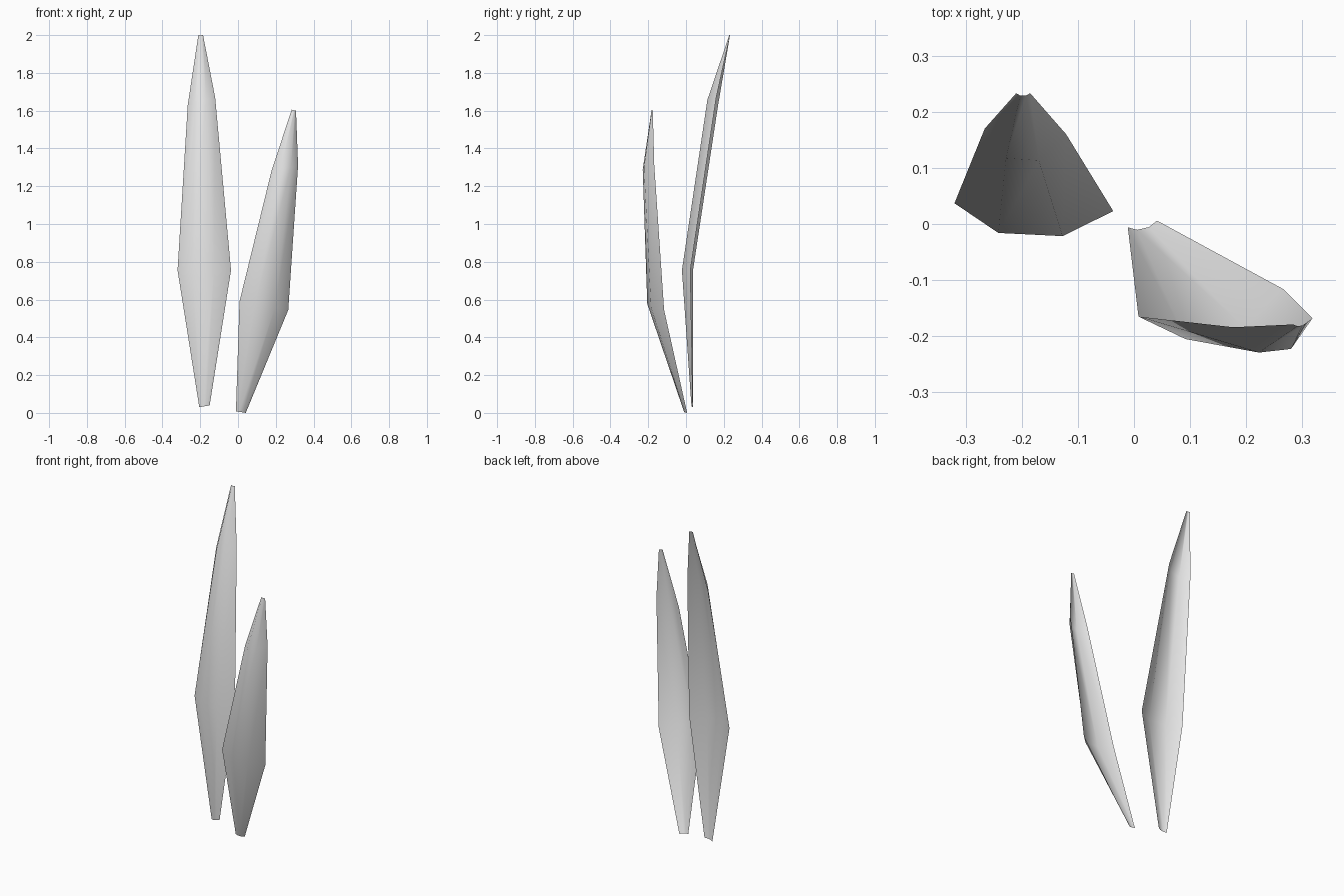
import bpy, bmesh
from mathutils import Vector

cube = bpy.data.objects.get("Cube")
if cube:
    bpy.data.objects.remove(cube, do_unlink=True)

# One plain grey for both blades
grey = bpy.data.materials.new("light_grey")
grey.use_nodes = True
grey.diffuse_color = (0.8, 0.8, 0.8, 1)
grey.node_tree.nodes["Principled BSDF"].inputs["Base Color"].default_value = (0.8, 0.8, 0.8, 1)


def cross_section(left, right, depth):
    """Four points across a blade: two rims and two points bowed to the front."""
    a, b = Vector(left), Vector(right)
    chord = b - a
    bow = Vector((chord.y, -chord.x, 0)).normalized() * depth
    return [a, a + chord * 0.285 + bow, a + chord * 0.69 + bow, b]


def make_blade(name, stations):
    """Loft a thin, open, trough-shaped leaf through its cross sections."""
    bm = bmesh.new()
    rows = [[bm.verts.new(p) for p in cross_section(*s)] for s in stations]
    for low, high in zip(rows, rows[1:]):
        for i in range(len(low) - 1):
            face = bm.faces.new((low[i], low[i + 1], high[i + 1], high[i]))
            face.smooth = True
    mesh = bpy.data.meshes.new(name)
    bm.to_mesh(mesh)
    bm.free()
    mesh.materials.append(grey)
    obj = bpy.data.objects.new(name, mesh)
    bpy.context.collection.objects.link(obj)
    return obj


# Tall blade leaning back: left rim, right rim, bow depth from base to tip
make_blade("tall_leaf_blade", [
    ((-0.205, 0.038, 0.03), (-0.15, 0.036, 0.04), 0.008),
    ((-0.32, 0.037, 0.755), (-0.037, 0.023, 0.755), 0.049),
    ((-0.266, 0.17, 1.63), (-0.121, 0.16, 1.67), 0.05),
    ((-0.21, 0.233, 2.0), (-0.185, 0.233, 2.0), 0.004),
])

# Short blade leaning forward and outward
make_blade("short_leaf_blade", [
    ((-0.011, -0.006, 0.008), (0.041, 0.006, 0.0), 0.008),
    ((0.008, -0.165, 0.59), (0.266, -0.116, 0.545), 0.055),
    ((0.177, -0.184, 1.28), (0.318, -0.168, 1.31), 0.05),
    ((0.284, -0.179, 1.605), (0.307, -0.176, 1.6), 0.004),
])
